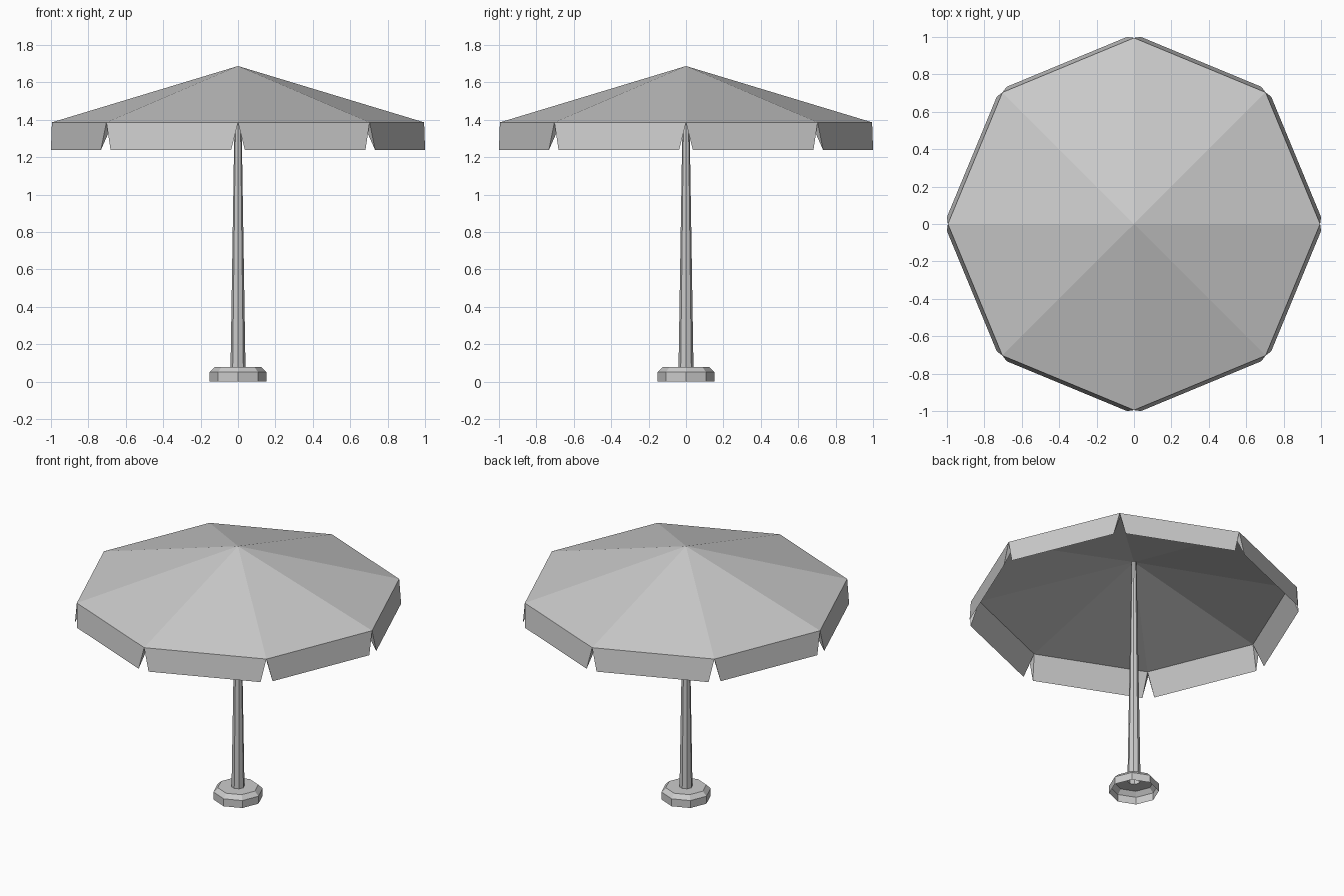
import bpy, bmesh
from math import cos, sin, pi
from mathutils import Vector

cube = bpy.data.objects.get("Cube")
if cube:
    bpy.data.objects.remove(cube)

SIDES = 8
APEX_Z, LINING_APEX_Z, RIM_Z, HEM_Z = 1.687, 1.614, 1.386, 1.237

grey = bpy.data.materials.new("light_grey")
grey.use_nodes = True
colour = (0.6, 0.6, 0.6, 1)
grey.diffuse_color = colour
grey.node_tree.nodes["Principled BSDF"].inputs["Base Color"].default_value = colour


def ring(radius, z):
    """Points of an octagon with a corner on each axis."""
    return [Vector((radius * cos(2 * pi * i / SIDES), radius * sin(2 * pi * i / SIDES), z))
            for i in range(SIDES)]


def make_object(name, bm):
    mesh = bpy.data.meshes.new(name)
    bm.to_mesh(mesh)
    bm.free()
    mesh.materials.append(grey)
    obj = bpy.data.objects.new(name, mesh)
    bpy.context.collection.objects.link(obj)
    return obj


def lathe(name, profile):
    """Open octagonal shell through (radius, z) pairs, listed from bottom to top."""
    bm = bmesh.new()
    rings = [[bm.verts.new(p) for p in ring(r, z)] for r, z in profile]
    for low, high in zip(rings, rings[1:]):
        for i in range(SIDES):
            j = (i + 1) % SIDES
            bm.faces.new((low[i], low[j], high[j], high[i]))
    return make_object(name, bm)


# Foot, hollow underneath, and the tapering pole
lathe("foot", [(0.152, 0), (0.152, 0.05), (0.125, 0.077), (0.04, 0.077)])
lathe("pole", [(0.04, 0.077), (0.0155, LINING_APEX_Z)])

# Canopy: outer panels, lower inner lining, and wedge-shaped flaps joining their rims
bm = bmesh.new()
apex = bm.verts.new((0, 0, APEX_Z))
lining_apex = bm.verts.new((0, 0, LINING_APEX_Z))
rim = [bm.verts.new(p) for p in ring(0.995, RIM_Z)]
lining = [bm.verts.new(p) for p in ring(0.944, RIM_Z)]
for i in range(SIDES):
    j = (i + 1) % SIDES
    a, b, inner_a, inner_b = rim[i], rim[j], lining[i], lining[j]
    along = (b.co - a.co).normalized()
    outward = along.cross(Vector((0, 0, 1)))
    drop = outward * 0.019 + Vector((0, 0, HEM_Z - RIM_Z))
    hem_a = bm.verts.new(a.co + along * 0.032 + drop)
    hem_b = bm.verts.new(b.co - along * 0.032 + drop)
    for corners in ((a, b, apex), (inner_b, inner_a, lining_apex),
                    (hem_a, hem_b, b, a), (hem_b, hem_a, inner_a, inner_b),
                    (a, inner_a, hem_a), (b, hem_b, inner_b)):
        bm.faces.new(corners)
make_object("canopy", bm)
